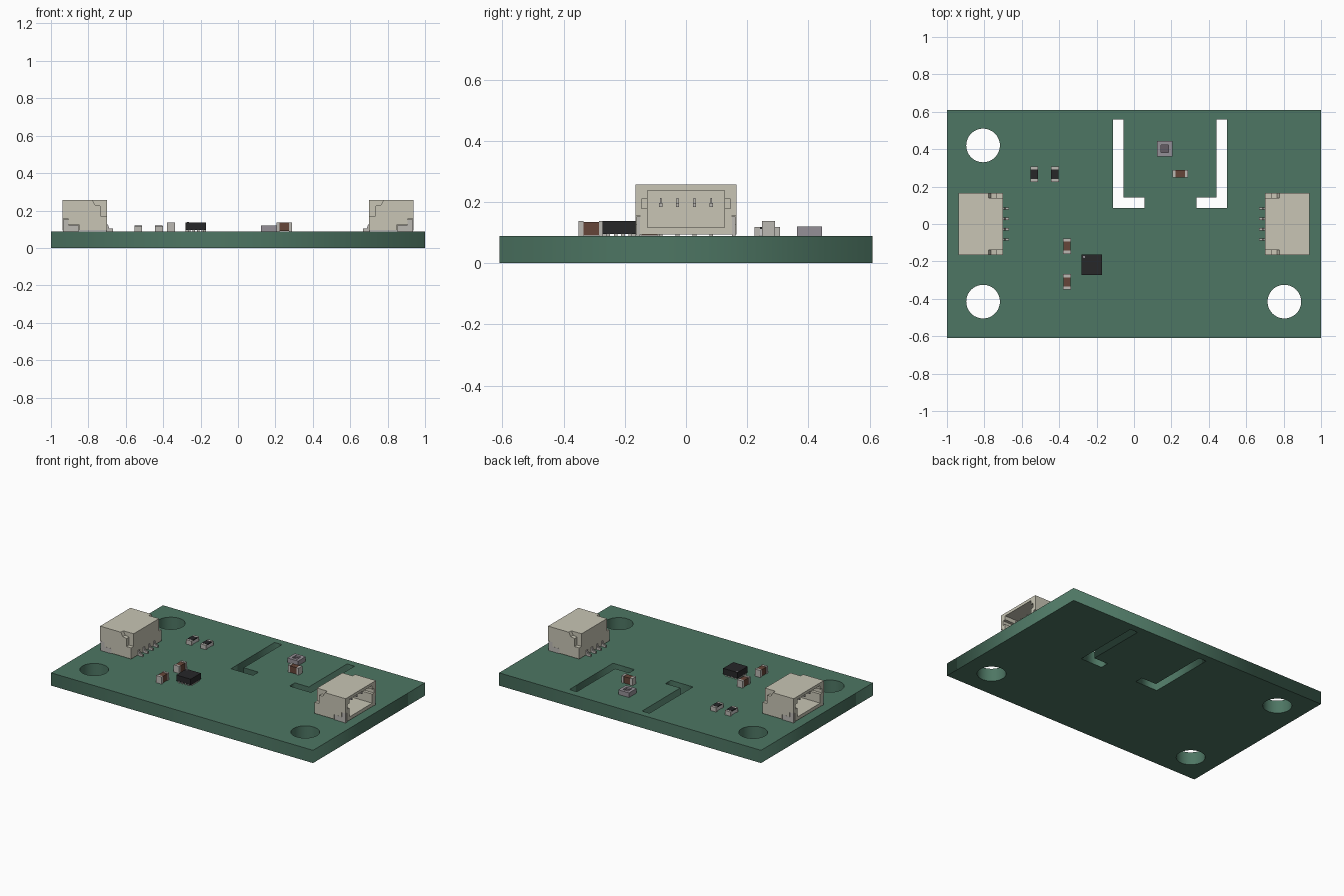
import bpy, bmesh, math
from mathutils import Vector

if "Cube" in bpy.data.objects:
    bpy.data.objects.remove(bpy.data.objects["Cube"])

TOP = 0.088  # board surface height


def mat(name, r, g, b):
    m = bpy.data.materials.new(name)
    m.diffuse_color = (r, g, b, 1)
    m.use_nodes = True
    m.node_tree.nodes["Principled BSDF"].inputs["Base Color"].default_value = m.diffuse_color
    return m


GREEN = mat("board_green", 0.075, 0.18, 0.125)
BEIGE = mat("housing_beige", 0.58, 0.56, 0.46)
METAL = mat("tin", 0.5, 0.48, 0.45)
BROWN = mat("ceramic_brown", 0.13, 0.06, 0.04)
BLACK = mat("black", 0.02, 0.02, 0.022)
WHITE = mat("ceramic_white", 0.62, 0.62, 0.6)
SENSOR = mat("sensor_grey", 0.3, 0.28, 0.31)
DARK = mat("sensor_window", 0.13, 0.11, 0.13)


def prism(name, pts, y0, y1, m=None):
    """Extrude an xz outline from y0 to y1."""
    bm = bmesh.new()
    f = bm.faces.new([bm.verts.new((x, y0, z)) for x, z in pts])
    ext = bmesh.ops.extrude_face_region(bm, geom=[f])["geom"]
    vs = [e for e in ext if isinstance(e, bmesh.types.BMVert)]
    bmesh.ops.translate(bm, vec=Vector((0, y1 - y0, 0)), verts=vs)
    bmesh.ops.recalc_face_normals(bm, faces=bm.faces[:])
    me = bpy.data.meshes.new(name)
    bm.to_mesh(me)
    bm.free()
    ob = bpy.data.objects.new(name, me)
    bpy.context.collection.objects.link(ob)
    if m:
        me.materials.append(m)
    return ob


def box(name, x0, x1, y0, y1, z0, z1, m=None):
    return prism(name, [(x0, z0), (x1, z0), (x1, z1), (x0, z1)], y0, y1, m)


def cut(ob, cutters):
    """Subtract the cutters and remove them."""
    bpy.context.view_layer.objects.active = ob
    for c in cutters:
        md = ob.modifiers.new("cut", "BOOLEAN")
        md.operation, md.solver, md.object = "DIFFERENCE", "EXACT", c
        bpy.ops.object.modifier_apply(modifier=md.name)
        bpy.data.objects.remove(c)


# Board: filled outline with round holes and two L-shaped slots
def circle(cx, cy, r, n=48):
    return [(cx + r * math.cos(2 * math.pi * i / n), cy + r * math.sin(2 * math.pi * i / n)) for i in range(n)]


outlines = [[(-1, -0.61), (1, -0.61), (1, 0.61), (-1, 0.61)]]
outlines += [circle(x, y, 0.09) for x, y in ((-0.807, 0.42), (-0.807, -0.415), (0.804, -0.415))]
for s, outer, inner, foot in ((-1, -0.113, -0.057, 0.056), (1, 0.498, 0.441, 0.334)):
    outlines.append([(outer, 0.085), (foot, 0.085), (foot, 0.143), (inner, 0.143), (inner, 0.56), (outer, 0.56)])
cu = bpy.data.curves.new("board", "CURVE")
cu.dimensions, cu.fill_mode, cu.extrude = "2D", "BOTH", TOP / 2
for pts in outlines:
    sp = cu.splines.new("POLY")
    sp.points.add(len(pts) - 1)
    for p, (x, y) in zip(sp.points, pts):
        p.co = (x, y, 0, 1)
    sp.use_cyclic_u = True
board = bpy.data.objects.new("board", cu)
bpy.context.collection.objects.link(board)
cu.materials.append(GREEN)
board.location.z = TOP / 2
board.select_set(True)
bpy.context.view_layer.objects.active = board
bpy.ops.object.convert(target="MESH")
board.select_set(False)


# Connectors: modelled on the right side, opening outward, then turned for the left
def connector(side, turn):
    parts = []
    body = box(side + "_connector_housing", 0.70, 0.937, -0.165, 0.165, 0.093, 0.257, BEIGE)
    notch = [(0.69, 0.17), (0.735, 0.17), (0.735, 0.225), (0.765, 0.23), (0.785, 0.27), (0.69, 0.27)]
    step = [(0.95, 0.155), (0.905, 0.155), (0.905, 0.125), (0.85, 0.125), (0.85, 0.08), (0.95, 0.08)]
    tab = [(0.935, 0.153), (0.907, 0.153), (0.907, 0.123), (0.852, 0.123), (0.852, TOP), (0.935, TOP)]
    cutters = [box("cavity", 0.74, 0.95, -0.125, 0.125, 0.116, 0.237),
               box("side_grooves", 0.86, 0.95, -0.145, 0.145, 0.178, 0.21)]
    for s in (-1, 1):
        cutters.append(prism("notch", notch, s * 0.138, s * 0.18))
        cutters.append(prism("step", step, s * 0.15, s * 0.18))
        parts.append(prism(side + "_solder_tab", tab, s * 0.1495, s * 0.162, METAL))
    cut(body, cutters)
    parts.append(body)
    # contact pins inside and solder tails at the back
    for i in range(4):
        y = (i - 1.5) * 0.055
        parts.append(box(side + "_pin", 0.73, 0.89, y - 0.005, y + 0.005, 0.184, 0.196, METAL))
        parts.append(box(side + "_pin_rib", 0.73, 0.77, y - 0.003, y + 0.003, 0.195, 0.213, METAL))
        tail = [(0.667, TOP), (0.705, TOP), (0.705, 0.125), (0.695, 0.125), (0.688, 0.104), (0.667, 0.104)]
        parts.append(prism(side + "_solder_tail", tail, y - 0.006, y + 0.006, METAL))
    for p in parts:
        p.rotation_euler.z = turn


connector("right", 0)
connector("left", math.pi)


# Two-terminal chips: body with a metal cap at each end
def chip(name, x, y, top, m, turn, film=None):
    parts = [box(name + "_body", -0.030, 0.030, -0.0195, 0.0195, TOP + 0.002, top - 0.002, m)]
    for s in (-1, 1):
        a, b = sorted((s * 0.025, s * 0.0415))
        parts.append(box(name + "_end_cap", a, b, -0.021, 0.021, TOP, top, METAL))
    if film:
        parts.append(box(name + "_film", -0.025, 0.025, -0.0205, 0.0205, top - 0.006, top + 0.001, film))
    for p in parts:
        p.location = (x, y, 0)
        p.rotation_euler.z = turn


for i, x in enumerate((-0.533, -0.423)):
    chip(f"resistor_{i}", x, 0.266, 0.118, WHITE, math.pi / 2, BLACK)
for i, (x, y, t) in enumerate(((-0.358, -0.118, math.pi / 2), (-0.358, -0.31, math.pi / 2), (0.248, 0.269, 0))):
    chip(f"capacitor_{i}", x, y, 0.137, BROWN, t)

# Square controller on small pads, with corner marker
cx, cy = -0.225, -0.218
box("controller_body", cx - 0.055, cx + 0.055, cy - 0.055, cy + 0.055, 0.096, 0.137, BLACK)
for i in range(4):
    d = (i - 1.5) * 0.024
    for s in (-1, 1):
        for px, py, w, h in ((cx + d, cy + s * 0.047, 0.006, 0.008), (cx + s * 0.047, cy + d, 0.008, 0.006)):
            box("controller_pad", px - w, px + w, py - h, py + h, TOP, 0.0965, METAL)
bpy.ops.mesh.primitive_cylinder_add(vertices=24, radius=0.006, depth=0.002, location=(cx - 0.042, cy + 0.042, 0.137))
dot = bpy.context.object
dot.name = "controller_marker"
dot.data.materials.append(SENSOR)

# Square sensor with a recessed window
sx, sy = 0.165, 0.403
sensor = box("sensor_body", sx - 0.041, sx + 0.041, sy - 0.041, sy + 0.041, TOP, 0.12, SENSOR)
cut(sensor, [box("window", sx - 0.02, sx + 0.02, sy - 0.02, sy + 0.02, 0.107, 0.14)])
box("sensor_window", sx - 0.0195, sx + 0.0195, sy - 0.0195, sy + 0.0195, 0.105, 0.109, DARK)
